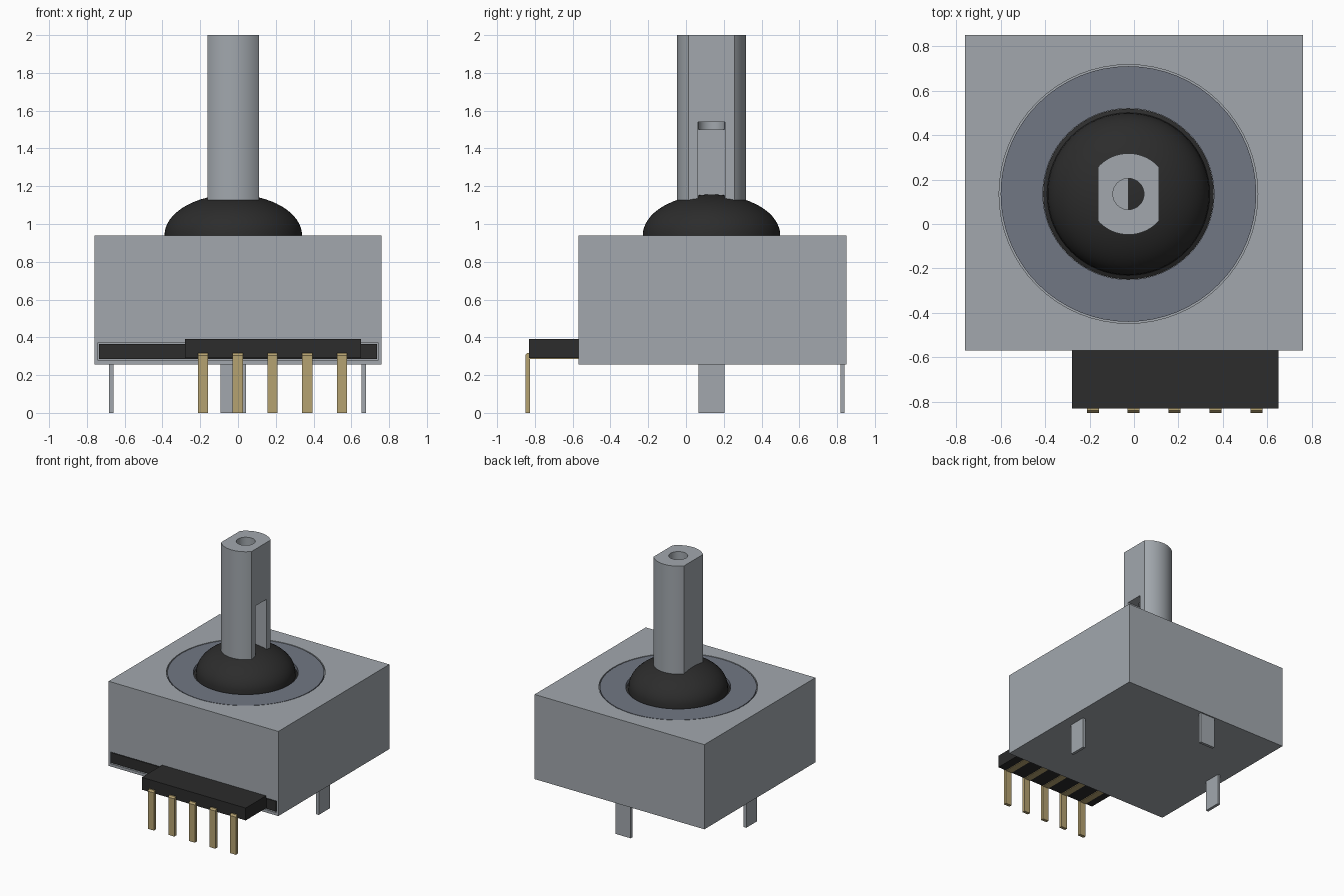
import bpy, bmesh, math

if "Cube" in bpy.data.objects:
    bpy.data.objects.remove(bpy.data.objects["Cube"])

CX, CY = -0.025, 0.135   # shaft axis
TOP = 0.94               # top of housing


def material(name, rgb):
    m = bpy.data.materials.new(name)
    m.diffuse_color = (*rgb, 1)
    m.use_nodes = True
    m.node_tree.nodes["Principled BSDF"].inputs["Base Color"].default_value = m.diffuse_color
    return m


GREY = material("metal grey", (0.36, 0.39, 0.42))
SLATE = material("slate grey", (0.165, 0.185, 0.23))
BLACK = material("black plastic", (0.025, 0.025, 0.025))
GOLD = material("gold", (0.46, 0.36, 0.165))


def finish(name, bm, mat):
    bmesh.ops.recalc_face_normals(bm, faces=bm.faces)
    me = bpy.data.meshes.new(name)
    bm.to_mesh(me)
    bm.free()
    ob = bpy.data.objects.new(name, me)
    bpy.context.collection.objects.link(ob)
    me.materials.append(mat)
    return ob


def prism(name, pts, axis, lo, hi, mat):
    """Extrude a 2D outline along an axis (0 = x with y,z points; 2 = z with x,y points)."""
    bm = bmesh.new()
    place = (lambda p, h: (h, p[0], p[1])) if axis == 0 else (lambda p, h: (p[0], p[1], h))
    a = [bm.verts.new(place(p, lo)) for p in pts]
    b = [bm.verts.new(place(p, hi)) for p in pts]
    bm.faces.new(a)
    bm.faces.new(b)
    for i in range(len(pts)):
        j = (i + 1) % len(pts)
        bm.faces.new((a[i], a[j], b[j], b[i]))
    return finish(name, bm, mat)


def box(name, x0, x1, y0, y1, z0, z1, mat):
    return prism(name, [(x0, y0), (x1, y0), (x1, y1), (x0, y1)], 2, z0, z1, mat)


def circle(r, n=64):
    return [(CX + r * math.cos(2 * math.pi * i / n), CY + r * math.sin(2 * math.pi * i / n))
            for i in range(n)]


def lathe(name, profile, mat, n=64, closed=False):
    """Spin (radius, z) points around the shaft axis."""
    bm = bmesh.new()
    vs = [bm.verts.new((CX + r, CY, z)) for r, z in profile]
    for i in range(len(vs) - (0 if closed else 1)):
        bm.edges.new((vs[i], vs[(i + 1) % len(vs)]))
    bmesh.ops.spin(bm, geom=bm.verts[:] + bm.edges[:], cent=(CX, CY, 0), axis=(0, 0, 1),
                   angle=2 * math.pi, steps=n)
    bmesh.ops.remove_doubles(bm, verts=bm.verts, dist=1e-4)
    return smooth(finish(name, bm, mat))


def activate(ob):
    bpy.ops.object.select_all(action='DESELECT')
    ob.select_set(True)
    bpy.context.view_layer.objects.active = ob


def smooth(ob):
    activate(ob)
    bpy.ops.object.shade_smooth_by_angle(angle=math.radians(30))
    return ob


def cut(ob, cutter):
    mod = ob.modifiers.new("cut", 'BOOLEAN')
    mod.operation, mod.solver, mod.object = 'DIFFERENCE', 'EXACT', cutter
    activate(ob)
    bpy.ops.object.modifier_apply(modifier=mod.name)
    bpy.data.objects.remove(cutter)


# Housing with a round well in the top and a slot along the front
housing = box("housing", -0.76, 0.76, -0.57, 0.85, 0.255, TOP, GREY)
cut(housing, prism("well_cutter", circle(0.582), 2, TOP - 0.06, TOP + 0.1, GREY))
cut(housing, box("slot_cutter", -0.742, 0.742, -0.7, -0.45, 0.278, 0.372, GREY))

# Circuit board in the slot, and the connector block in front of it
box("circuit_board", -0.735, 0.735, -0.565, -0.45, 0.284, 0.366, BLACK)
box("connector_block", -0.28, 0.65, -0.83, -0.5, 0.29, 0.39, BLACK)

# Flat ring around the dome
lathe("top_ring", [(0.385, TOP - 0.058), (0.575, TOP - 0.058), (0.575, TOP - 0.001),
                   (0.385, TOP - 0.001)], SLATE, closed=True)

# Rubber dome with a flange below the ring
dome = [(0.384, TOP - 0.05), (0.384, TOP - 0.03), (0.366, TOP - 0.02)]
for i in range(17):
    a = math.pi / 2 * i / 16
    dome.append((0.364 * math.cos(a) if i < 16 else 0, TOP + 0.216 * math.sin(a)))
lathe("dome", dome, BLACK)

# Shaft with two flats, a bore in the top and a side slot that opens into it
R, FLAT = 0.183, 0.137
start = math.acos(FLAT / R)
outline = []
for base in (0, math.pi):
    for i in range(21):
        a = base + start + (math.pi - 2 * start) * i / 20
        outline.append((CX + R * math.cos(a), CY + R * math.sin(a)))
shaft = prism("shaft", outline, 2, 1.04, 2.0, GREY)
cut(shaft, prism("bore_cutter", circle(0.07, 32), 2, 1.5, 2.1, GREY))
cut(shaft, box("side_cutter", CX, 0.3, CY - 0.0705, CY + 0.0705, 0.9, 1.54, GREY))
smooth(shaft)

# Mounting legs
box("left_leg", -0.683, -0.66, 0.065, 0.205, 0, 0.27, GREY)
box("right_leg", 0.655, 0.678, 0.065, 0.205, 0, 0.27, GREY)
box("back_leg", -0.093, 0.042, 0.817, 0.84, 0, 0.27, GREY)

# Bent pins: along the underside of the block, then down
pin = [(-0.56, 0.285), (-0.826, 0.285), (-0.826, 0), (-0.851, 0), (-0.851, 0.305),
       (-0.84, 0.318), (-0.56, 0.318)]
for i in range(5):
    x = -0.185 + 0.1838 * i
    prism("pin_%d" % (i + 1), pin, 0, x - 0.027, x + 0.027, GOLD)
